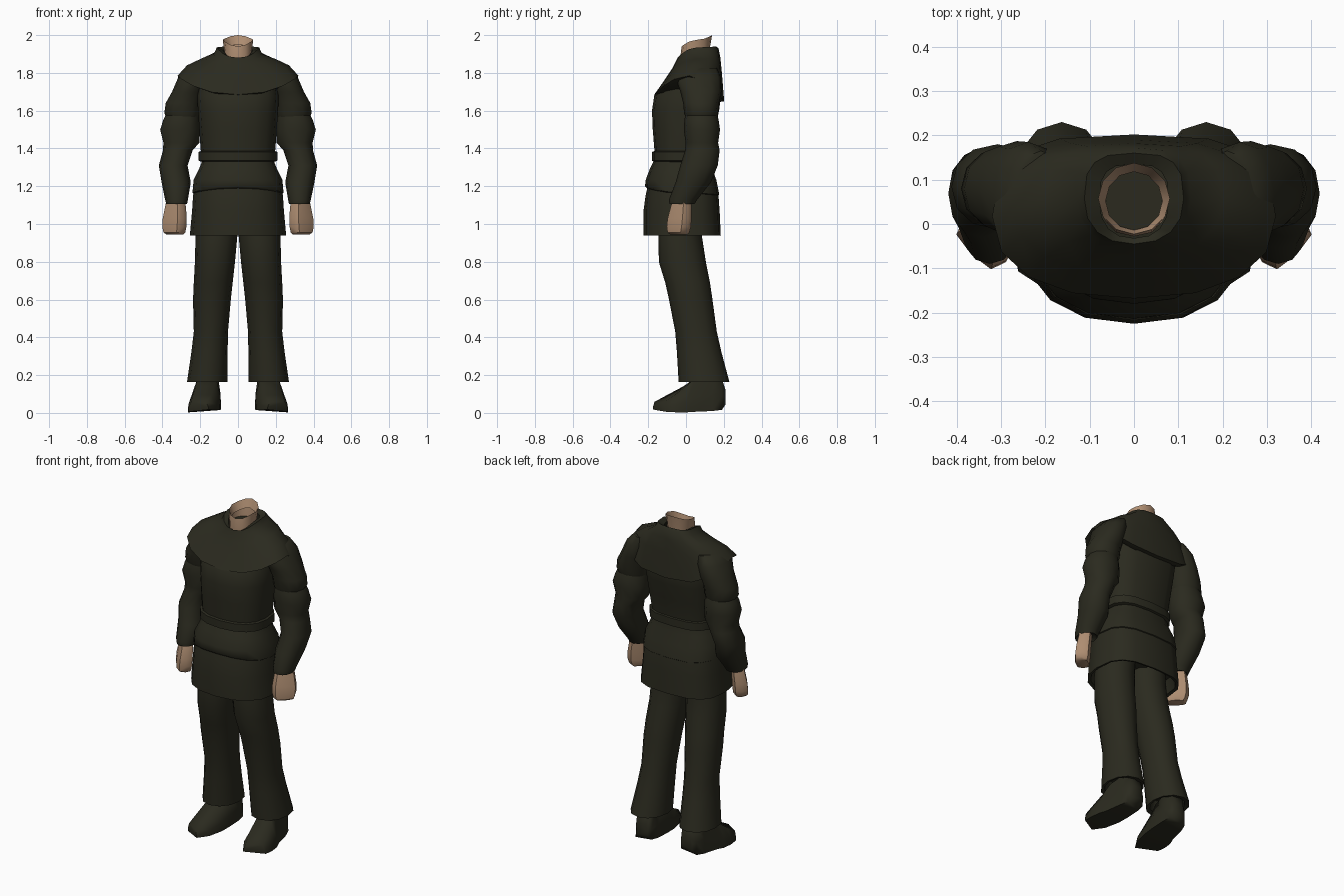
import bpy, bmesh, math


def material(name, rgb):
    m = bpy.data.materials.new(name)
    m.diffuse_color = (*rgb, 1)
    return m


CLOTH = material("dark olive cloth", (0.0235, 0.023, 0.0135))
SKIN = material("tan skin", (0.42, 0.265, 0.165))


def ring(x0, x1, y0, y1, z, n=10, front=2.3, back=2.3):
    """Rounded outline in a box; z is a height or (side, front, back) heights."""
    zs, zf, zb = z if isinstance(z, tuple) else (z, z, z)
    pts = []
    for i in range(n):
        a = 2 * math.pi * i / n
        c, s = math.cos(a), math.sin(a)
        p = back if s > 0 else front
        u = math.copysign(abs(c) ** (2 / p), c)
        v = math.copysign(abs(s) ** (2 / p), s)
        zz = zs + ((zb if v > 0 else zf) - zs) * v * v
        pts.append(((x0 + x1) / 2 + u * (x1 - x0) / 2,
                    (y0 + y1) / 2 + v * (y1 - y0) / 2, zz))
    return pts


def loft(name, rings, mat, mirror=False, caps=(True, True), angle=55):
    bm = bmesh.new()
    vs = [[bm.verts.new(p) for p in r] for r in rings]
    n = len(vs[0])
    for a, b in zip(vs, vs[1:]):
        for i in range(n):
            j = (i + 1) % n
            bm.faces.new((a[i], a[j], b[j], b[i]))
    if caps[0]:
        bm.faces.new(vs[0])
    if caps[1]:
        bm.faces.new(vs[-1])
    bmesh.ops.recalc_face_normals(bm, faces=bm.faces)
    me = bpy.data.meshes.new(name)
    bm.to_mesh(me)
    bm.free()
    me.materials.append(mat)
    ob = bpy.data.objects.new(name, me)
    bpy.context.collection.objects.link(ob)
    bpy.ops.object.select_all(action='DESELECT')
    ob.select_set(True)
    bpy.context.view_layer.objects.active = ob
    bpy.ops.object.shade_smooth_by_angle(angle=math.radians(angle))
    if mirror:
        m = ob.modifiers.new("mirror", 'MIRROR')
        m.use_mirror_merge = False
    return ob


def body(rows, back=3.0, n=16):
    return [ring(-w, w, yf, yb, z, n, 2.3, back) for w, yf, yb, z in rows]


def limb(rows, p=2.15, n=12):
    return [ring(x0, x1, y0, y1, z, n, p, p) for z, x0, x1, y0, y1 in rows]


# Open neck stump, narrowing downward, dark shirt showing inside
loft("neck", [ring(-.070, .070, -.028, .122, (1.88, 1.86, 1.88), 12),
              ring(-.073, .073, -.028, .126, (1.92, 1.90, 1.93), 12),
              ring(-.081, .081, -.023, .138, (1.975, 1.94, 2.0), 12, 2, 2),
              ring(-.064, .064, -.014, .118, (1.93, 1.90, 1.95), 12, 2, 2)],
     SKIN, caps=(False, False))
loft("neck_inside", body([(.064, -.02, .118, 1.897), (.064, -.02, .118, 1.88)], 2.3), CLOTH)

# Shoulder mantle with low collar
loft("mantle", body([
    (.078, -.032, .135, (1.92, 1.870, 1.925)),
    (.112, -.045, .160, (1.935, 1.880, 1.94)),
    (.128, -.054, .172, (1.90, 1.860, 1.93)),
    (.20, -.075, .182, (1.873, 1.82, 1.88)),
    (.27, -.115, .190, (1.84, 1.76, 1.80)),
    (.32, -.168, .202, (1.785, 1.685, 1.65)),
    (.28, -.155, .172, (1.765, 1.680, 1.645))]), CLOTH, caps=(False, True))

# Tunic torso and belt
loft("torso", body([
    (.20, -.09, .16, 1.78), (.216, -.168, .186, 1.68), (.212, -.180, .175, 1.60),
    (.205, -.176, .155, 1.50), (.198, -.168, .135, 1.40), (.19, -.165, .13, 1.32)]), CLOTH)
loft("belt", body([
    (.195, -.165, .13, 1.387), (.208, -.180, .143, 1.382),
    (.208, -.180, .143, 1.335), (.19, -.165, .13, 1.328)]), CLOTH)

# Two-tier tunic skirt, upper tier rising in a notch at the front
loft("upper_skirt", body([
    (.185, -.165, .13, 1.345), (.205, -.190, .138, 1.295), (.235, -.213, .16, 1.235),
    (.241, -.217, .176, (1.165, 1.20, 1.155)), (.230, -.207, .167, (1.158, 1.19, 1.148))]), CLOTH)
loft("lower_skirt", body([
    (.229, -.203, .162, 1.20), (.238, -.214, .172, 1.15), (.243, -.225, .178, 1.07),
    (.255, -.225, .184, .94), (.238, -.207, .168, .945), (.22, -.19, .15, 1.02)]), CLOTH)

# Short sleeves filling the space under the mantle, long sleeves below
loft("upper_sleeve", limb([
    (1.825, .15, .27, -.03, .165), (1.775, .16, .317, -.055, .185), (1.70, .18, .349, -.03, .187),
    (1.64, .195, .383, -.015, .174), (1.585, .20, .390, -.01, .170),
    (1.56, .21, .375, .00, .160)]), CLOTH, True)
loft("lower_sleeve", limb([
    (1.60, .21, .372, .003, .157), (1.555, .205, .394, -.008, .172),
    (1.50, .203, .412, -.012, .180), (1.43, .205, .395, -.002, .170),
    (1.39, .24, .397, -.005, .178), (1.31, .267, .419, -.03, .168),
    (1.22, .25, .404, -.055, .132), (1.13, .265, .386, -.09, .060),
    (1.105, .27, .380, -.088, .045), (1.12, .285, .365, -.075, .03)]), CLOTH, True)


# Closed hands, flat blocks turned diagonally: height, centre, half length, half thickness
def hand_section(z, cx, cy, a, b):
    k = math.sqrt(.5)
    return [(cx + k * (x - y), cy + k * (x + y), zz)
            for x, y, zz in ring(-a, a, -b, b, z, 8, 3.4, 3.4)]


loft("hand", [hand_section(*r) for r in (
    (1.14, .330, -.020, .045, .034), (1.09, .331, -.026, .058, .038),
    (1.03, .335, -.034, .068, .042), (.985, .337, -.038, .068, .043),
    (.955, .337, -.040, .060, .040), (.945, .335, -.038, .048, .030))], SKIN, True, angle=40)

# Trouser legs flaring at the hem
loft("trouser_leg", limb([
    (1.03, .002, .215, -.14, .085), (.93, .004, .225, -.145, .085),
    (.80, .016, .228, -.144, .105), (.69, .028, .234, -.110, .127),
    (.60, .038, .238, -.090, .140), (.43, .053, .234, -.057, .163),
    (.32, .055, .247, -.048, .188), (.163, .056, .270, -.039, .230),
    (.17, .075, .25, -.015, .20), (.24, .08, .235, 0, .18)], 2.1), CLOTH, True)


# Shoes lofted from toe to heel, the toe line slanting back on the outside
def shoe_section(y, x0, x1, z0, z1, top, skew=0):
    c, w, zm = (x0 + x1) / 2, (x1 - x0) / 2, z0 + (z1 - z0) * .45
    prof = [(-1, z0), (1, z0), (.97, zm), (top, z1), (-top, z1), (-.97, zm)]
    return [(c + w * u, y + skew * (u + 1) * w, z + (.012 * (1 - u) / 2 if z == z0 else 0))
            for u, z in prof]


loft("shoe", [shoe_section(*r) for r in (
    (-.176, .155, .262, .006, .058, .75, .65), (-.11, .115, .265, .003, .095, .65, .4),
    (-.02, .095, .258, .003, .140, .58, .15), (.05, .09, .240, .006, .185, .65),
    (.14, .09, .222, .010, .20, .75), (.19, .098, .205, .016, .18, .75),
    (.21, .112, .187, .045, .12, .7))], CLOTH, True, angle=70)
